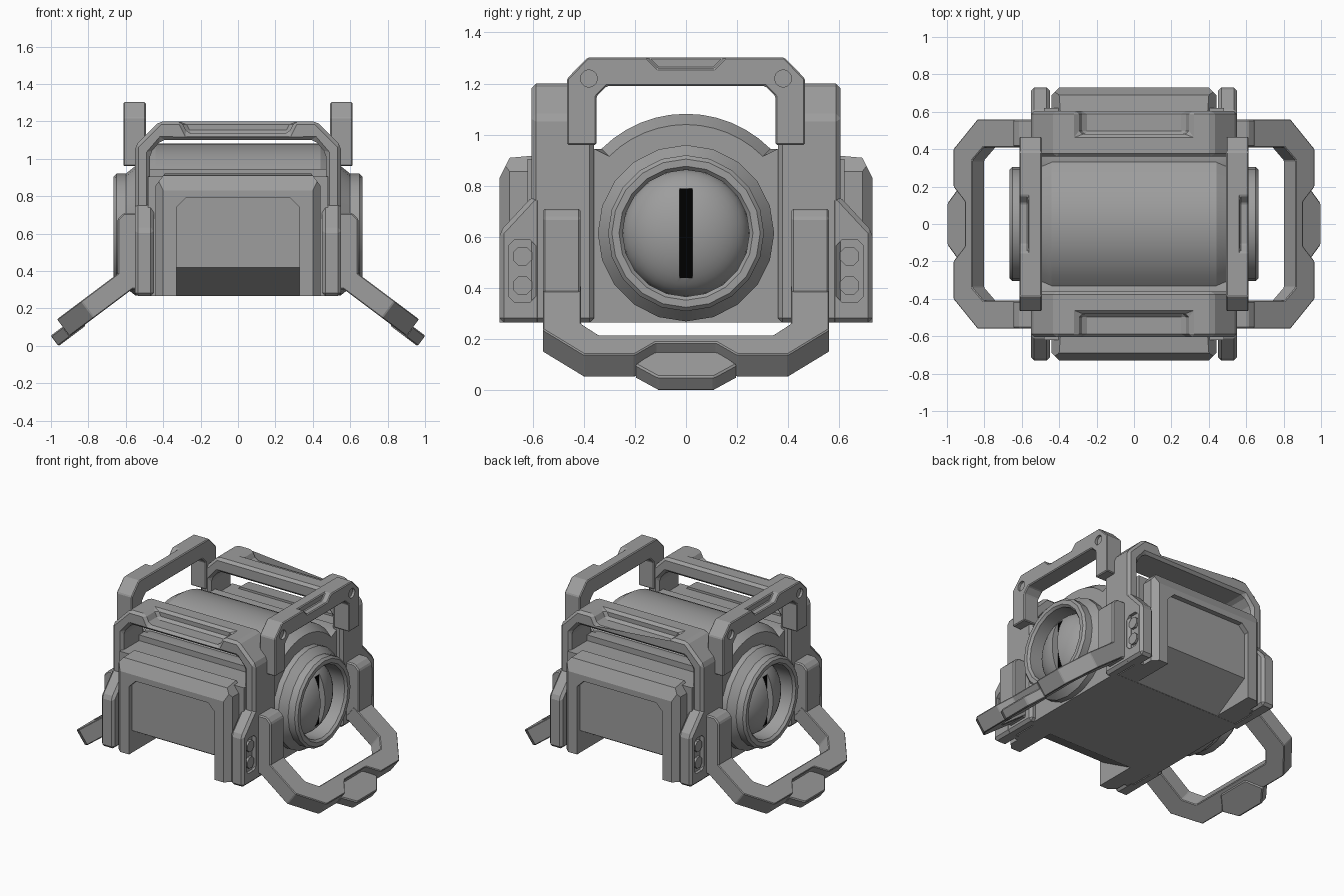
import bpy, bmesh, math
from mathutils import Vector

cube = bpy.data.objects.get("Cube")
if cube:
    bpy.data.objects.remove(cube, do_unlink=True)


def material(name, value):
    m = bpy.data.materials.new(name)
    m.use_nodes = True
    m.diffuse_color = (value, value, value, 1)
    m.node_tree.nodes["Principled BSDF"].inputs["Base Color"].default_value = (value, value, value, 1)
    return m


GREY = material("metal grey", 0.34)
BLACK = material("slot black", 0.0)
AXIS_Z = 0.615


# Placement of a 2D profile point plus depth
def along_x(a, b, d):
    return Vector((d, a, b))


def along_y(a, b, d):
    return Vector((a, d, b))


def handle_plane(a, b, d):
    slope, normal = Vector((0.8, 0, -0.6)), Vector((0.6, 0, 0.8))
    return Vector((0.63, a, 0.395)) + slope * b + normal * d


def finish(name, bm, mat=GREY):
    bmesh.ops.remove_doubles(bm, verts=bm.verts, dist=1e-5)
    bmesh.ops.recalc_face_normals(bm, faces=bm.faces)
    mesh = bpy.data.meshes.new(name)
    bm.to_mesh(mesh)
    bm.free()
    mesh.materials.append(mat)
    obj = bpy.data.objects.new(name, mesh)
    bpy.context.collection.objects.link(obj)
    return obj


def prism(name, pts, lo, hi, place, mat=GREY):
    bm = bmesh.new()
    rings = [[bm.verts.new(place(a, b, d)) for a, b in pts] for d in (lo, hi)]
    bm.faces.new(rings[0])
    bm.faces.new(rings[1])
    for i in range(len(pts)):
        j = (i + 1) % len(pts)
        bm.faces.new((rings[0][i], rings[0][j], rings[1][j], rings[1][i]))
    return finish(name, bm, mat)


def box(name, x, y, z, mat=GREY):
    return prism(name, [(y[0], z[0]), (y[1], z[0]), (y[1], z[1]), (y[0], z[1])], *x, along_x, mat)


def revolve(name, profile, steps):
    bm = bmesh.new()
    verts = [bm.verts.new((x, 0, AXIS_Z + r)) for x, r in profile]
    edges = [bm.edges.new(p) for p in zip(verts, verts[1:])]
    bmesh.ops.spin(bm, geom=verts + edges, cent=(0, 0, AXIS_Z), axis=(1, 0, 0),
                   angle=math.tau, steps=steps)
    return finish(name, bm)


def symmetric(half):
    """Complete a half outline by reflecting its first coordinate."""
    return half + [(-a, b) for a, b in reversed(half)]


def disc(a, b, r, n):
    return [(a + r * math.cos(math.tau * (i + 0.5) / n), b + r * math.sin(math.tau * (i + 0.5) / n))
            for i in range(n)]


def activate(obj):
    bpy.ops.object.select_all(action='DESELECT')
    obj.select_set(True)
    bpy.context.view_layer.objects.active = obj


def cut(obj, cutter):
    m = obj.modifiers.new("cut", 'BOOLEAN')
    m.object, m.operation, m.solver = cutter, 'DIFFERENCE', 'EXACT'
    activate(obj)
    bpy.ops.object.modifier_apply(modifier=m.name)
    bpy.data.objects.remove(cutter, do_unlink=True)


def bevel(obj, width):
    m = obj.modifiers.new("bevel", 'BEVEL')
    m.width, m.segments, m.limit_method = width, 1, 'ANGLE'
    m.angle_limit = math.radians(40)


def mirror(obj, x=True, y=True):
    m = obj.modifiers.new("mirror", 'MIRROR')
    m.use_axis = (x, y, False)


def smooth(obj):
    activate(obj)
    bpy.ops.object.shade_smooth_by_angle(angle=math.radians(28))


# Central barrel with a flat-bottomed housing
def barrel_section(r):
    arc = [math.radians(45 + 7.5 * i) for i in range(13)]
    return ([(0.42, 0.265), (0.42, 0.945), (0.36, 0.945)]
            + [(r * math.cos(a), AXIS_Z + r * math.sin(a)) for a in arc]
            + [(-0.36, 0.945), (-0.42, 0.945), (-0.42, 0.265)])


bm = bmesh.new()
rings = [[bm.verts.new((x, a, b)) for a, b in barrel_section(r)]
         for x, r in ((-0.51, 0.425), (-0.44, 0.467), (0.44, 0.467), (0.51, 0.425))]
for r0, r1 in zip(rings, rings[1:]):
    for i in range(len(r0)):
        j = (i + 1) % len(r0)
        bm.faces.new((r0[i], r0[j], r1[j], r1[i]))
bm.faces.new(rings[0])
bm.faces.new(rings[-1])
smooth(finish("barrel", bm))


# Body, undercut by a slope that also runs through the doors
def foot_cutter():
    return prism("foot_cutter", [(0.43, 0.2), (0.43, 0.266), (0.696, 0.42), (0.8, 0.42), (0.8, 0.2)],
                 -0.33, 0.33, along_x)


body = box("body", (-0.48, 0.48), (0.3, 0.62), (0.266, 0.905))
cut(body, foot_cutter())
mirror(body, x=False)

# End rings, domes and their slots
ring = revolve("end_ring", [(0.48, 0.345), (0.55, 0.345), (0.6, 0.305), (0.65, 0.305), (0.665, 0.29),
                            (0.665, 0.262), (0.65, 0.248), (0.48, 0.248), (0.48, 0.345)], 20)
mirror(ring, y=False)
smooth(ring)
dome = revolve("end_dome", [(0.49, 0), (0.49, 0.249)]
               + [(0.505 + 0.15 * math.sin(a), 0.249 * math.cos(a))
                  for a in (math.pi / 20 * i for i in range(10))] + [(0.655, 0)], 32)
cut(dome, box("slot_cutter", (0.603, 0.7), (-0.025, 0.025), (0.44, 0.79)))
mirror(dome, y=False)
smooth(dome)
mirror(box("dome_slot", (0.6, 0.607), (-0.025, 0.025), (0.44, 0.79), BLACK), y=False)

# Arched frames at front and back, notched along the top
arch = prism("arch_frame", symmetric([(0.47, 0.265), (0.55, 0.265), (0.55, 1.07), (0.42, 1.2)])
             + [(-0.47, 1.03), (-0.41, 1.1), (0.41, 1.1), (0.47, 1.03)], 0.36, 0.605, along_y)
cut(arch, prism("notch_cutter", symmetric([(0.27, 1.135), (0.33, 1.255)]), 0.48, 0.7, along_y))
bevel(arch, 0.018)
mirror(arch, x=False)

# Corner flanges with recessed bolts
flange = prism("corner_flange", [(0.565, 0.265), (0.73, 0.265), (0.73, 0.62), (0.6, 0.76), (0.565, 0.76)],
               0.45, 0.551, along_x)
bevel(flange, 0.028)
activate(flange)
bpy.ops.object.modifier_apply(modifier="bevel")
cut(flange, prism("recess_cutter", [(0.61, 0.345), (0.67, 0.345), (0.695, 0.37), (0.695, 0.565),
                                    (0.67, 0.59), (0.61, 0.59), (0.585, 0.565), (0.585, 0.37)],
                  0.53, 0.6, along_x))
mirror(flange)
for z in (0.41, 0.525):
    mirror(prism("corner_bolt", disc(0.64, z, 0.04, 8), 0.52, 0.547, along_x))

# Doors at front and back, with a sunken panel
door = prism("door", [(0.58, 0.266), (0.73, 0.266), (0.73, 0.83), (0.69, 0.91), (0.58, 0.92)],
             -0.44, 0.44, along_x)
for side in (-1, 1):
    cut(door, prism("corner_cutter", [(side * 0.37, 0.95), (side * 0.5, 0.95), (side * 0.5, 0.8),
                                      (side * 0.445, 0.85)], 0.5, 0.8, along_y))
    bm = bmesh.new()
    bm.from_mesh(door.data)
    result = bmesh.ops.bisect_plane(bm, geom=bm.verts[:] + bm.edges[:] + bm.faces[:],
                                    plane_co=(side * 0.4, 0.73, 0), plane_no=(side, 1, 0),
                                    clear_outer=True)
    bmesh.ops.holes_fill(bm, edges=[e for e in result["geom_cut"] if isinstance(e, bmesh.types.BMEdge)])
    bm.to_mesh(door.data)
    bm.free()
cut(door, prism("panel_cutter", symmetric([(0.33, 0.2), (0.33, 0.74), (0.28, 0.79)]), 0.695, 0.8, along_y))
cut(door, foot_cutter())
mirror(door, x=False)

# Upper carrying handles with sunken bolt holes
upper = prism("upper_handle", symmetric([(0.35, 0.96), (0.465, 0.96), (0.465, 1.22), (0.385, 1.302)])
              + [(-0.35, 1.15), (-0.31, 1.19), (0.31, 1.19), (0.35, 1.15)], 0.493, 0.613, along_x)
cut(upper, prism("grip_cutter", symmetric([(0.11, 1.26), (0.19, 1.34)]), 0.567, 0.7, along_x))
bevel(upper, 0.006)
activate(upper)
bpy.ops.object.modifier_apply(modifier="bevel")
for side in (-1, 1):
    cut(upper, prism("hole_cutter", disc(side * 0.38, 1.22, 0.033, 16), 0.595, 0.7, along_x))
mirror(upper, y=False)

# Lower slanted loop handles, their brackets and grips
bracket = prism("lower_bracket", [(0.5, 0.71), (0.61, 0.71), (0.645, 0.675), (0.645, 0.385),
                                  (0.57, 0.3), (0.5, 0.3)], 0.412, 0.56, along_y)
bevel(bracket, 0.008)
mirror(bracket)
outer = [(0.41, -0.03), (0.56, -0.03), (0.56, 0.26), (0.4, 0.422), (0.2, 0.422), (0.12, 0.345)]
inner = [(-0.41, 0.22), (-0.34, 0.295), (0.34, 0.295), (0.41, 0.22)]
loop = prism("lower_handle", symmetric(outer) + inner, -0.113, 0, handle_plane)
bevel(loop, 0.005)
mirror(loop, y=False)
grip = prism("lower_grip", symmetric([(0.12, 0.32), (0.2, 0.42), (0.11, 0.502)]), -0.12, -0.05, handle_plane)
bevel(grip, 0.007)
mirror(grip, y=False)
